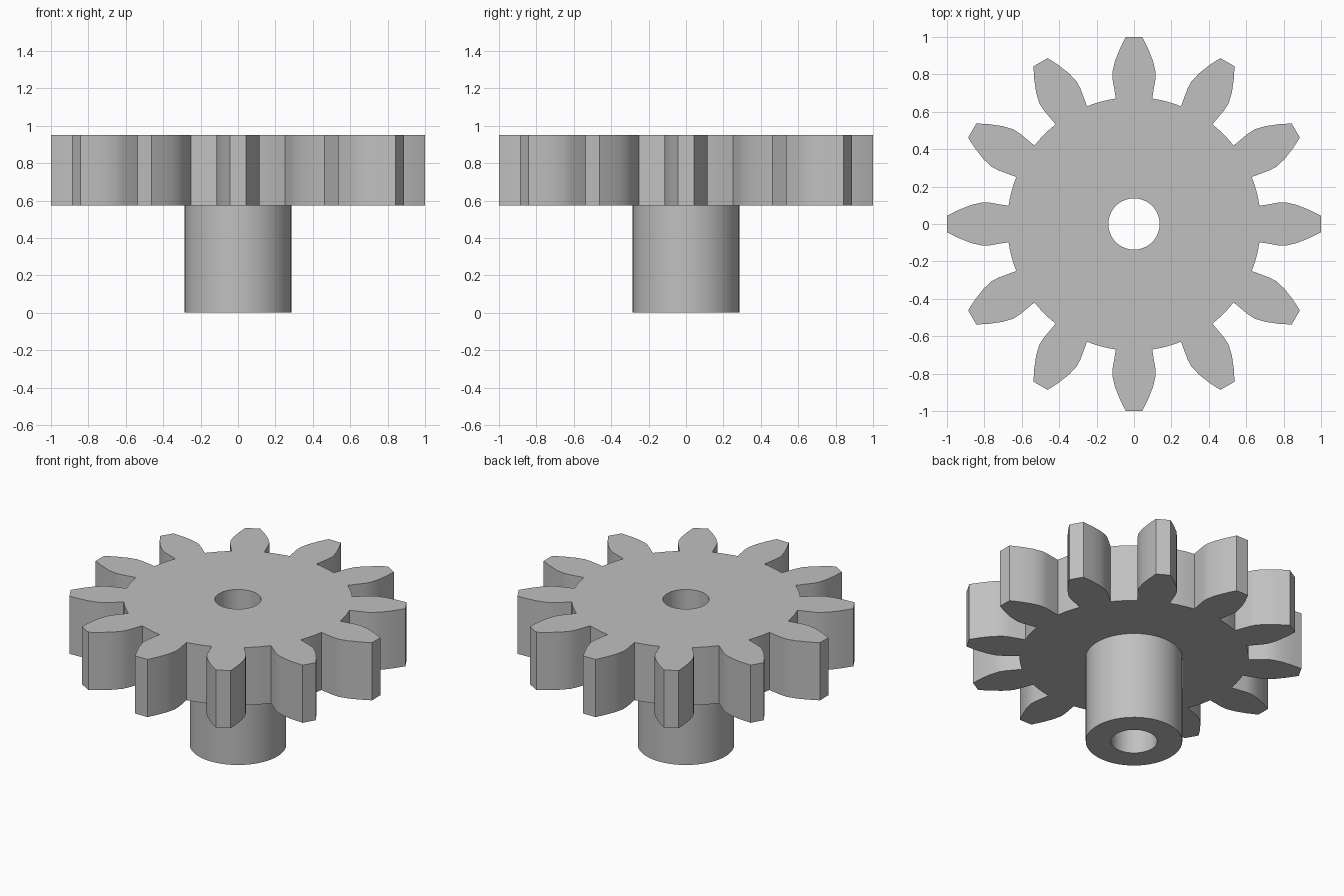
import bpy
import bmesh
from math import cos, sin, atan2, hypot, pi, radians

cube = bpy.data.objects.get("Cube")
if cube:
    bpy.data.objects.remove(cube, do_unlink=True)

TEETH = 12
BORE_R, HUB_R = 0.137, 0.286
HUB_TOP, GEAR_TOP = 0.573, 0.95
# Right flank of one tooth, root to tip: (half width, distance from centre)
FLANK = [(0.097, 0.671), (0.114, 0.77), (0.116, 0.81),
         (0.102, 0.87), (0.076, 0.935), (0.044, 0.999)]

grey = bpy.data.materials.new("grey metal")
grey.use_nodes = True
colour = (0.53, 0.53, 0.53, 1)
grey.diffuse_color = colour
grey.node_tree.nodes["Principled BSDF"].inputs["Base Color"].default_value = colour


def circle(bm, radius, angles, z):
    return [bm.verts.new((radius * cos(a), radius * sin(a), z)) for a in angles]


def ring_faces(bm, inner, outer):
    n = len(inner)
    for i in range(n):
        j = (i + 1) % n
        bm.faces.new((inner[i], outer[i], outer[j], inner[j]))


def extrude_to_object(bm, name, height):
    """Thicken a flat outline upward and turn it into a shaded object."""
    result = bmesh.ops.extrude_face_region(bm, geom=bm.faces[:], use_keep_orig=True)
    top = [g for g in result["geom"] if isinstance(g, bmesh.types.BMVert)]
    bmesh.ops.translate(bm, verts=top, vec=(0, 0, height))
    bmesh.ops.recalc_face_normals(bm, faces=bm.faces[:])
    mesh = bpy.data.meshes.new(name)
    bm.to_mesh(mesh)
    bm.free()
    mesh.materials.append(grey)
    obj = bpy.data.objects.new(name, mesh)
    bpy.context.collection.objects.link(obj)
    bpy.ops.object.select_all(action='DESELECT')
    obj.select_set(True)
    bpy.context.view_layer.objects.active = obj
    bpy.ops.object.shade_smooth_by_angle(angle=radians(30))


# Toothed wheel: a pierced disc with one flat face for each tooth
bm = bmesh.new()
pitch = 2 * pi / TEETH
half = atan2(*FLANK[0])
root_r = hypot(*FLANK[0])
gap = pitch - 2 * half
steps = [-half + 2 * half * k / 3 for k in range(3)] + [half + gap * k / 3 for k in range(3)]
angles = [t * pitch + s for t in range(TEETH) for s in steps]
bore = circle(bm, BORE_R, angles, HUB_TOP)
root = circle(bm, root_r, angles, HUB_TOP)
ring_faces(bm, bore, root)
for t in range(TEETH):
    a = t * pitch
    base = root[t * 6:t * 6 + 4]
    outline = FLANK[1:] + [(-w, r) for w, r in reversed(FLANK[1:])]
    tooth = [bm.verts.new((r * cos(a) - w * sin(a), r * sin(a) + w * cos(a), HUB_TOP))
             for w, r in outline]
    bm.faces.new(base + tooth)
extrude_to_object(bm, "toothed_wheel", GEAR_TOP - HUB_TOP)

# Hub sleeve below the wheel, with the same bore
bm = bmesh.new()
ring_faces(bm, circle(bm, BORE_R, angles, 0), circle(bm, HUB_R, angles, 0))
extrude_to_object(bm, "hub", HUB_TOP)
